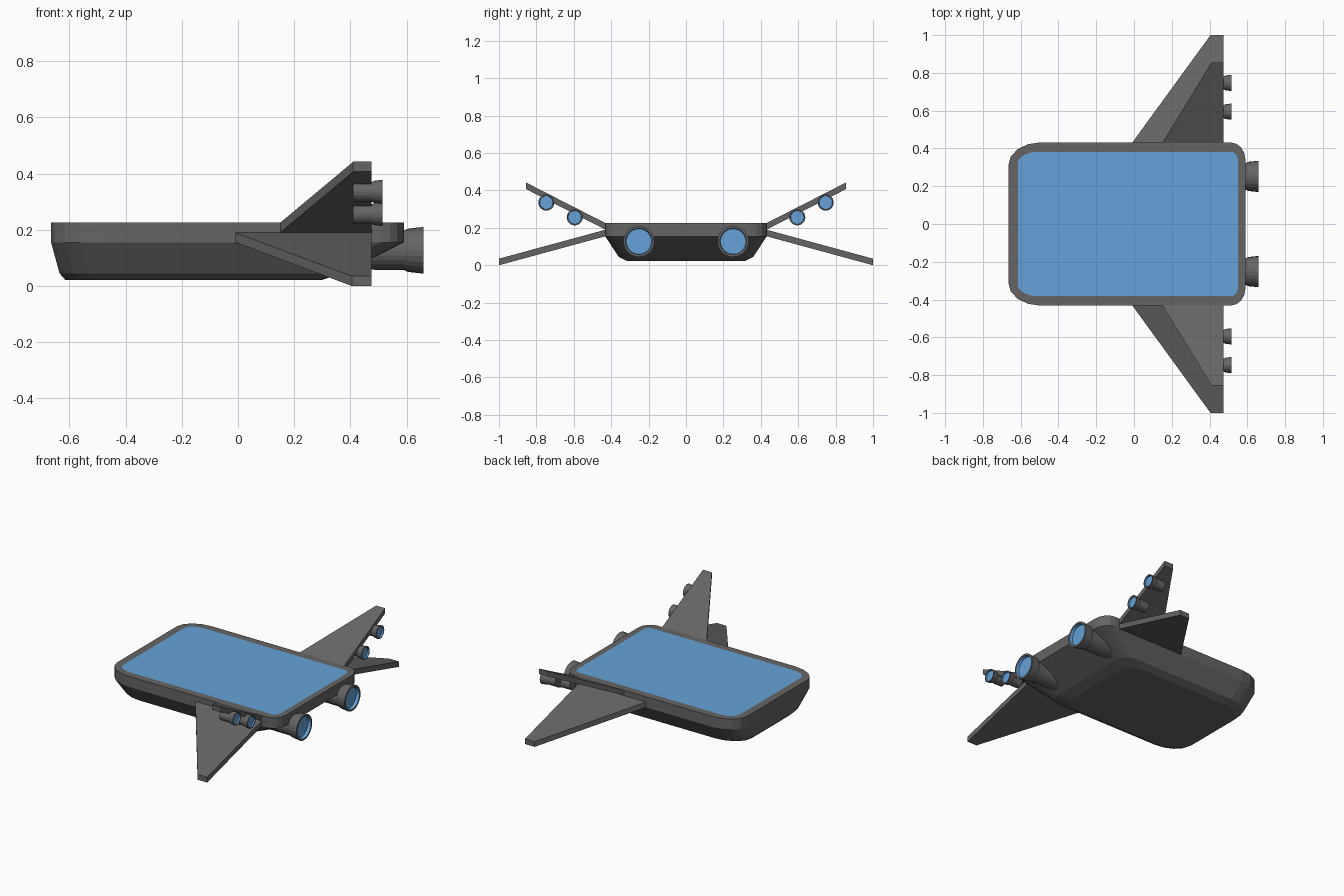
import bpy, bmesh, math
from mathutils import Vector

cube = bpy.data.objects.get("Cube")
if cube:
    bpy.data.objects.remove(cube, do_unlink=True)


def material(name, color):
    m = bpy.data.materials.new(name)
    m.use_nodes = True
    m.diffuse_color = color
    m.node_tree.nodes["Principled BSDF"].inputs["Base Color"].default_value = color
    return m


MATS = [material("dark grey", (0.13, 0.13, 0.13, 1)),
        material("sky blue", (0.13, 0.36, 0.68, 1))]


def loft(name, rings, blue_from):
    """Skin equal-sized rings and cap both ends; bands from blue_from on are blue."""
    bm = bmesh.new()
    loops = [[bm.verts.new(p) for p in ring] for ring in rings]
    n = len(loops[0])
    bm.faces.new(loops[0])
    for band, (a, b) in enumerate(zip(loops, loops[1:])):
        for i in range(n):
            j = (i + 1) % n
            f = bm.faces.new((a[i], a[j], b[j], b[i]))
            f.material_index = int(band >= blue_from)
    cap = bm.faces.new(loops[-1])
    cap.material_index = int(len(rings) - 1 >= blue_from)
    bmesh.ops.recalc_face_normals(bm, faces=bm.faces)
    mesh = bpy.data.meshes.new(name)
    bm.to_mesh(mesh)
    bm.free()
    for m in MATS:
        mesh.materials.append(m)
    obj = bpy.data.objects.new(name, mesh)
    bpy.context.collection.objects.link(obj)
    return obj


def rounded_rect(x0, x1, hy, z, left, right, steps=4):
    """Rounded rectangle whose left and right corners have their own (rx, ry)."""
    pts = []
    for k, (sx, sy) in enumerate(((1, 1), (-1, 1), (-1, -1), (1, -1))):
        rx, ry = right if sx > 0 else left
        cx = x1 - rx if sx > 0 else x0 + rx
        for s in range(steps + 1):
            a = (k + s / steps) * math.pi / 2
            pts.append((cx + rx * math.cos(a), sy * (hy - ry) + ry * math.sin(a), z))
    return pts


# Hull: chamfered tray with a flush blue deck
big, small = (0.17, 0.12), (0.08, 0.09)
loft("hull", [
    rounded_rect(-0.615, 0.30, 0.315, 0.022, big, small),
    rounded_rect(-0.635, 0.37, 0.36, 0.045, big, small),
    rounded_rect(-0.665, 0.59, 0.432, 0.155, big, small),
    rounded_rect(-0.665, 0.59, 0.432, 0.225, big, small),
    rounded_rect(-0.615, 0.55, 0.382, 0.225, (0.10, 0.06), (0.035, 0.04)),
], blue_from=4)


def wing(name, side, root, tip, thickness, back=0.475):
    """Tapered slab from root to tip; each is (leading x, y, underside z)."""
    def section(t):
        x, y, z = Vector(root).lerp(Vector(tip), t)
        return [(x, side * y, z), (back, side * y, z),
                (back, side * y, z + thickness), (x, side * y, z + thickness)]
    # the root is carried slightly into the hull
    loft(name, [section(-0.04), section(1)], blue_from=9)


def engine(name, y, z, profile, blue_from, sides=24):
    """Nozzle turned about the x axis from (x, radius) pairs."""
    rings = []
    for x, r in profile:
        angles = [2 * math.pi * i / sides for i in range(sides)]
        rings.append([(x, y + r * math.cos(a), z + r * math.sin(a)) for a in angles])
    loft(name, rings, blue_from)


MAIN = [(0.30, 0.068), (0.59, 0.070), (0.605, 0.077), (0.66, 0.083),
        (0.66, 0.071), (0.64, 0.068)]
POD = [(0.41, 0.035), (0.475, 0.035), (0.485, 0.039), (0.515, 0.043),
       (0.515, 0.036), (0.505, 0.035)]

for side, label in ((1, "back"), (-1, "front")):
    wing(f"{label}_upper_wing", side, (0.15, 0.43, 0.19), (0.41, 0.855, 0.407), 0.035)
    wing(f"{label}_lower_wing", side, (-0.01, 0.43, 0.155), (0.405, 1.0, 0.0), 0.035)
    engine(f"{label}_main_engine", side * 0.252, 0.127, MAIN, 4)
    engine(f"{label}_inner_pod", side * 0.595, 0.256, POD, 4)
    engine(f"{label}_outer_pod", side * 0.747, 0.335, POD, 4)
